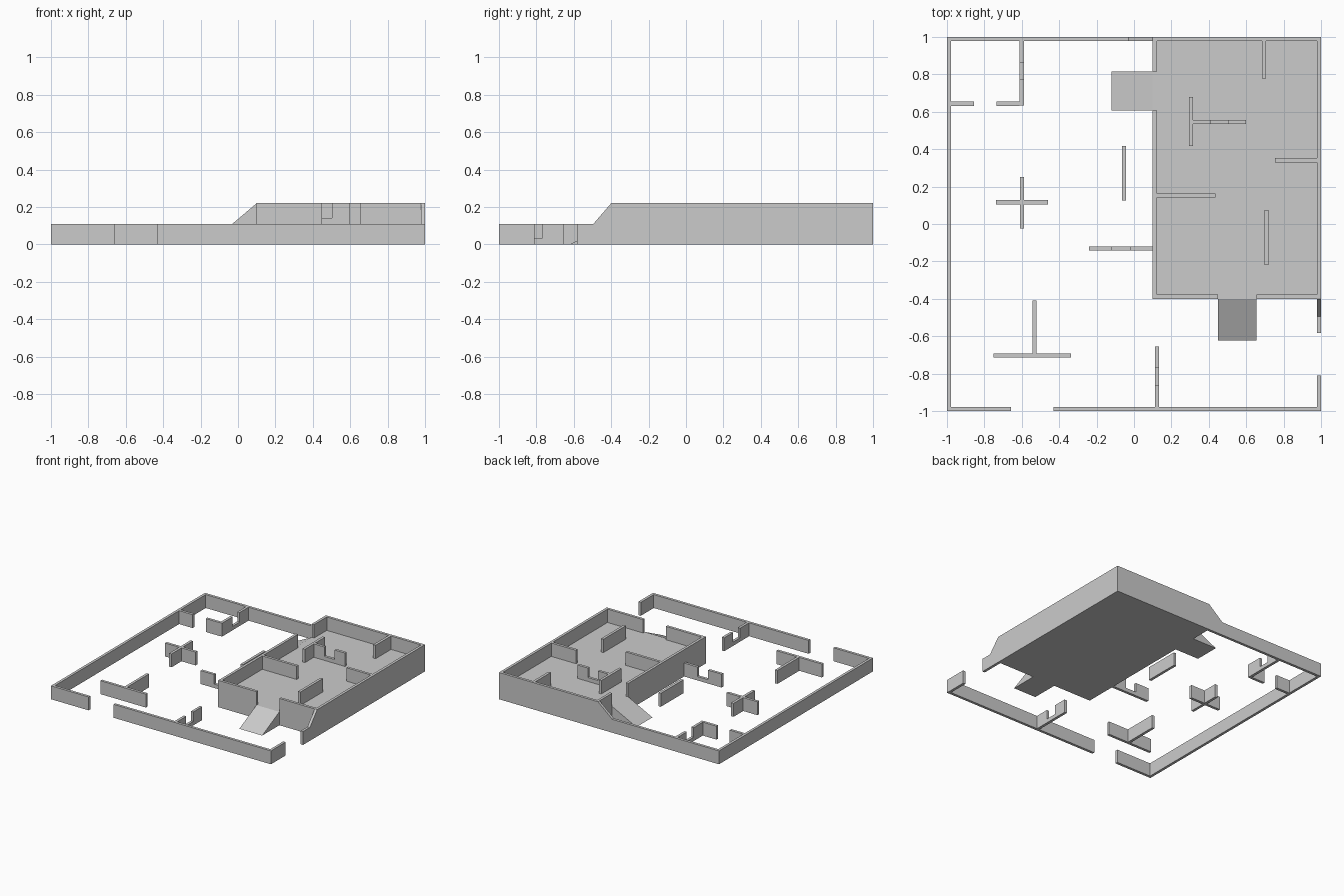
import bpy, bmesh

if "Cube" in bpy.data.objects:
    bpy.data.objects.remove(bpy.data.objects["Cube"])

T = 0.022      # wall thickness
H = 0.11       # storey height
SILL = 0.032   # height left under a window notch


def prism(name, axis, profile, c0, c1):
    """Extrude an (s, z) profile; axis is the direction s runs along."""
    place = (lambda s, z, c: (s, c, z)) if axis == 'x' else (lambda s, z, c: (c, s, z))
    bm = bmesh.new()
    face = bm.faces.new([bm.verts.new(place(s, z, c0)) for s, z in profile])
    ext = bmesh.ops.extrude_face_region(bm, geom=[face])
    d = (0, c1 - c0, 0) if axis == 'x' else (c1 - c0, 0, 0)
    bmesh.ops.translate(bm, vec=d,
                        verts=[g for g in ext['geom'] if isinstance(g, bmesh.types.BMVert)])
    bmesh.ops.recalc_face_normals(bm, faces=bm.faces)
    mesh = bpy.data.meshes.new(name)
    bm.to_mesh(mesh)
    bm.free()
    ob = bpy.data.objects.new(name, mesh)
    bpy.context.collection.objects.link(ob)
    return ob


def wall(name, axis, a, b, c, z0=0.0, z1=H, notch=None, sill=SILL):
    """Straight wall from a to b centred on c, with an optional open-topped notch."""
    profile = [(a, z0), (b, z0), (b, z1)]
    if notch:
        n0, n1 = notch
        profile += [(n1, z1), (n1, z0 + sill), (n0, z0 + sill), (n0, z1)]
    profile.append((a, z1))
    return prism(name, axis, profile, c - T / 2, c + T / 2)


E = 1 - T / 2   # centre line of the outer walls
I = 1 - T       # inner face of the outer walls

# outer walls, the back and right ones stepping up beside the platform
prism('back_wall', 'x', [(-1, 0), (1, 0), (1, 2 * H), (0.1, 2 * H), (-0.03, H), (-1, H)], I, 1)
prism('right_wall_rear', 'y',
      [(-0.583, 0), (I, 0), (I, 2 * H), (-0.4, 2 * H), (-0.495, H), (-0.583, H)], I, 1)
wall('right_wall_front', 'y', -I, -0.81, E)
wall('left_wall', 'y', -I, I, -E)
wall('front_wall_left', 'x', -1, -0.657, -E)
wall('front_wall_right', 'x', -0.43, 1, -E)

# raised platform with retaining walls, open where the ramps arrive
PX, PY = 0.1, -0.4
prism('platform', 'x', [(PX + T, 0), (I, 0), (I, H), (PX + T, H)], PY + T, I)
wall('platform_left_wall', 'y', PY, I, PX + T / 2, 0, 2 * H, (0.607, 0.815), H)
wall('platform_front_wall', 'x', PX + T, I, PY + T / 2, 0, 2 * H, (0.448, 0.656), H)

# ramps
prism('left_ramp', 'x', [(-0.12, 0), (PX, 0), (PX, H)], 0.607, 0.815)
prism('front_ramp', 'y', [(-0.623, 0), (PY, 0), (PY, H)], 0.448, 0.656)

# lower level partitions: axis, start, end, centre, notch
lower = [
    ('y', 0.634, I, -0.6, (0.773, 0.863)),
    ('x', -I, -0.855, 0.643, None),
    ('x', -0.735, -0.611, 0.643, None),
    ('y', -0.025, 0.252, -0.598, None),
    ('x', -0.737, -0.459, 0.116, None),
    ('y', 0.125, 0.418, -0.053, None),
    ('x', -0.24, PX, -0.13, (-0.118, -0.02)),
    ('y', -0.693, -0.41, -0.533, None),
    ('x', -0.75, -0.337, -0.704, None),
    ('y', -I, -0.655, 0.122, (-0.862, -0.77)),
]
for i, (axis, a, b, c, notch) in enumerate(lower):
    wall(f'lower_partition_{i + 1}', axis, a, b, c, 0, H, notch)

# upper level partitions standing on the platform
upper = [
    ('y', 0.778, I, 0.695, None),
    ('y', 0.418, 0.68, 0.304, None),
    ('x', 0.315, 0.598, 0.546, (0.41, 0.502)),
    ('x', 0.753, I, 0.341, None),
    ('x', PX + T, 0.435, 0.152, None),
    ('y', -0.218, 0.075, 0.709, None),
]
for i, (axis, a, b, c, notch) in enumerate(upper):
    wall(f'upper_partition_{i + 1}', axis, a, b, c, H, 2 * H, notch)
